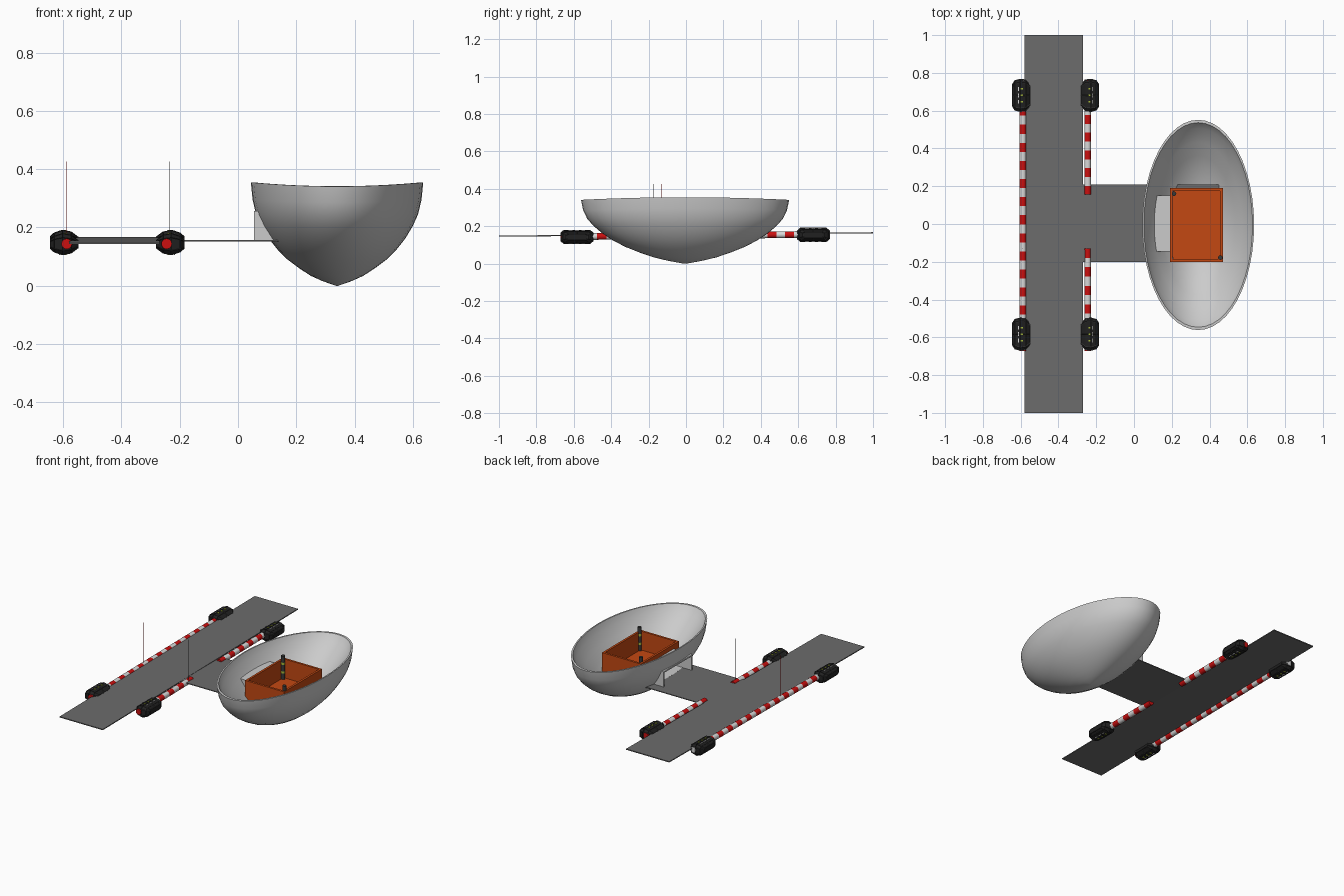
import bpy, bmesh, math
from mathutils import Vector

cube = bpy.data.objects.get("Cube")
if cube:
    bpy.data.objects.remove(cube)


def material(name, r, g, b):
    m = bpy.data.materials.new(name)
    m.use_nodes = True
    m.diffuse_color = (r, g, b, 1)
    m.node_tree.nodes["Principled BSDF"].inputs["Base Color"].default_value = (r, g, b, 1)
    return m


ROAD = material("road grey", .15, .15, .15)
SHELL = material("shell grey", .6, .6, .6)
ORANGE = material("rust orange", .55, .065, .006)
RED = material("stripe red", .6, .005, .005)
WHITE = material("stripe white", .7, .7, .7)
CHARCOAL = material("charcoal", .04, .04, .04)
BLACK = material("recess black", .015, .015, .015)
LIME = material("marker lime", .4, .5, .04)


def finish(name, bm, mats, smooth=None):
    bmesh.ops.recalc_face_normals(bm, faces=bm.faces)
    mesh = bpy.data.meshes.new(name)
    bm.to_mesh(mesh)
    bm.free()
    for m in mats:
        mesh.materials.append(m)
    ob = bpy.data.objects.new(name, mesh)
    bpy.context.collection.objects.link(ob)
    if smooth:
        bpy.ops.object.select_all(action='DESELECT')
        ob.select_set(True)
        bpy.context.view_layer.objects.active = ob
        bpy.ops.object.shade_smooth_by_angle(angle=math.radians(smooth))
    return ob


def loft(bm, rings, paint=lambda i: 0):
    """Skin a list of equal-length point rings and cap both ends."""
    vs = [[bm.verts.new(p) for p in ring] for ring in rings]
    n = len(vs[0])
    for i in range(len(vs) - 1):
        for k in range(n):
            f = bm.faces.new((vs[i][k], vs[i][(k + 1) % n],
                              vs[i + 1][(k + 1) % n], vs[i + 1][k]))
            f.material_index = paint(i)
    bm.faces.new(vs[0][::-1]).material_index = paint(0)
    bm.faces.new(vs[-1]).material_index = paint(len(vs) - 2)


def block(bm, x0, x1, y0, y1, z0, z1, slope=0, mat=0):
    """Axis-aligned box whose height may slope along y."""
    rings = [[(x, y, z + slope * y) for x, z in
              ((x0, z0), (x1, z0), (x1, z1), (x0, z1))] for y in (y0, y1)]
    loft(bm, rings, lambda i: mat)


def box(name, mat, *dims, slope=0):
    bm = bmesh.new()
    block(bm, *dims, slope=slope)
    return finish(name, bm, [mat])


def circle(n, r):
    return [(r * math.cos(2 * math.pi * k / n), r * math.sin(2 * math.pi * k / n))
            for k in range(n)]


SLOPE = .009


def deck(y):
    return .15 + SLOPE * y


# Main deck and the branch leading into the bowl
box("main_deck", ROAD, -.58, -.27, -1, 1, .153, .159, slope=SLOPE)
box("branch_deck", ROAD, -.27, .45, -.2, .21, .152, .157)

# Bowl: outer skin up to the rim, then down the inner skin
CX, CY, STRETCH = .34, -.005, 1.88
PROFILE = [(.004, 0), (.05, .016), (.09, .034), (.13, .06), (.17, .09), (.205, .125),
           (.235, .163), (.26, .205), (.278, .245), (.29, .295), (.296, .355),
           (.288, .355), (.272, .31), (.232, .255), (.195, .2), (.16, .16),
           (.115, .12), (.06, .09), (.004, .08)]
bm = bmesh.new()
rings = []
for r, z in PROFILE:
    ring = []
    for x, y in circle(48, r):
        dip = .014 * (y / .296) ** 2 * (z / .355) ** 2
        ring.append((CX + x, CY + y * STRETCH, z - dip))
    rings.append(ring)
loft(bm, rings)
bowl = finish("bowl", bm, [SHELL], 40)

# Doorway cut through the bowl wall
cutter = box("doorway_cutter", SHELL, -.05, .185, -.135, .14, .158, .245)
cutter.hide_render = True
cut = bowl.modifiers.new("doorway", 'BOOLEAN')
cut.operation, cut.object, cut.solver = 'DIFFERENCE', cutter, 'EXACT'
bpy.context.view_layer.objects.active = bowl
bpy.ops.object.modifier_apply(modifier=cut.name)
bpy.data.objects.remove(cutter)

# Entry tunnel: two walls and a roof
bm = bmesh.new()
for y in (-.145, .14):
    block(bm, .055, .19, y, y + .01, .155, .255)
block(bm, .055, .19, -.145, .15, .247, .256)
finish("entry_tunnel", bm, [SHELL])

# Open cabin: floor and four walls
X0, X1, Y0, Y1, T = .19, .47, -.2, .19, .014
bm = bmesh.new()
block(bm, X0, X1, Y0, Y1, .15, .163)
for x in (X0, X1 - T):
    block(bm, x, x + T, Y0, Y1, .15, .285)
for y in (Y0, Y1 - T):
    block(bm, X0 + T, X1 - T, y, y + T, .15, .285)
finish("cabin", bm, [ORANGE])

# Banded posts in opposite cabin corners
for name, px, py in (("back_post", .212, .16), ("front_post", .457, -.178)):
    bm = bmesh.new()
    loft(bm, [[(px + a, py + b, .16 + .155 * i / 11) for a, b in circle(12, .012)]
              for i in range(12)], lambda i: int(i in (3, 7)))
    finish(name, bm, [CHARCOAL, LIME], 40)

# Striped rails beside the deck
RAILS = {"outer_rail": (-.588, -.672, .765),
         "inner_front_rail": (-.245, -.672, -.13),
         "inner_back_rail": (-.245, .155, .765)}
for name, (x, y0, y1) in RAILS.items():
    n = round((y1 - y0) / .048)
    ys = [y0 + (y1 - y0) * i / n for i in range(n + 1)]
    bm = bmesh.new()
    loft(bm, [[(x + a, y, deck(y) + b) for a, b in circle(16, .018)] for y in ys],
         lambda i: i % 2)
    finish(name, bm, [RED, WHITE], 40)


# Faceted pods clamped on the rail ends, with recessed panels and lamps
def pod(name, x, y, side):
    bm = bmesh.new()
    c = Vector((x, y, deck(y) - .002))
    rings = []
    for dx, hy, hz in ((.052, .058, .016), (.038, .08, .028), (.008, .088, .038),
                       (-.022, .084, .032), (-.046, .06, .014)):
        a, b = hy * .8, hz * .6
        rings.append([c + Vector((side * dx, u, v)) for u, v in
                      ((hy, -b), (hy, b), (a, hz), (0, hz), (-a, hz), (-hy, b),
                       (-hy, -b), (-a, -hz), (0, -hz), (a, -hz))])
    loft(bm, rings)
    panels = bmesh.ops.inset_individual(bm, faces=bm.faces[:], thickness=.005, depth=0)
    centres = [f for f in bm.faces if f not in set(panels["faces"])]
    for f in centres:
        f.material_index = 1
        bmesh.ops.translate(bm, verts=f.verts[:], vec=(c - f.calc_center_median()) * .06)
    # Lamps and light trim strips above and below
    for s in (-1, 1):
        z = c.z + s * .035
        for k in (-1, 0, 1):
            yy = y + k * .034
            block(bm, x - .006, x + .006, yy - .004, yy + .004, z - .003, z + .003, mat=2)
            xx = x + side * .018
            block(bm, xx - .002, xx + .002, yy - .01, yy + .01, z - .003, z + .001, mat=3)
    finish(name, bm, [CHARCOAL, BLACK, LIME, WHITE])


for end, y in (("front", -.583), ("back", .681)):
    pod("outer_" + end + "_pod", -.594, y, -1)
    pod("inner_" + end + "_pod", -.236, y, 1)

# Hair-thin masts
for name, mat, x, y in (("outer_mast", RED, -.59, -.13), ("inner_mast", ROAD, -.236, -.172)):
    box(name, mat, x - .0012, x + .0012, y - .0012, y + .0012, .15, .426)
